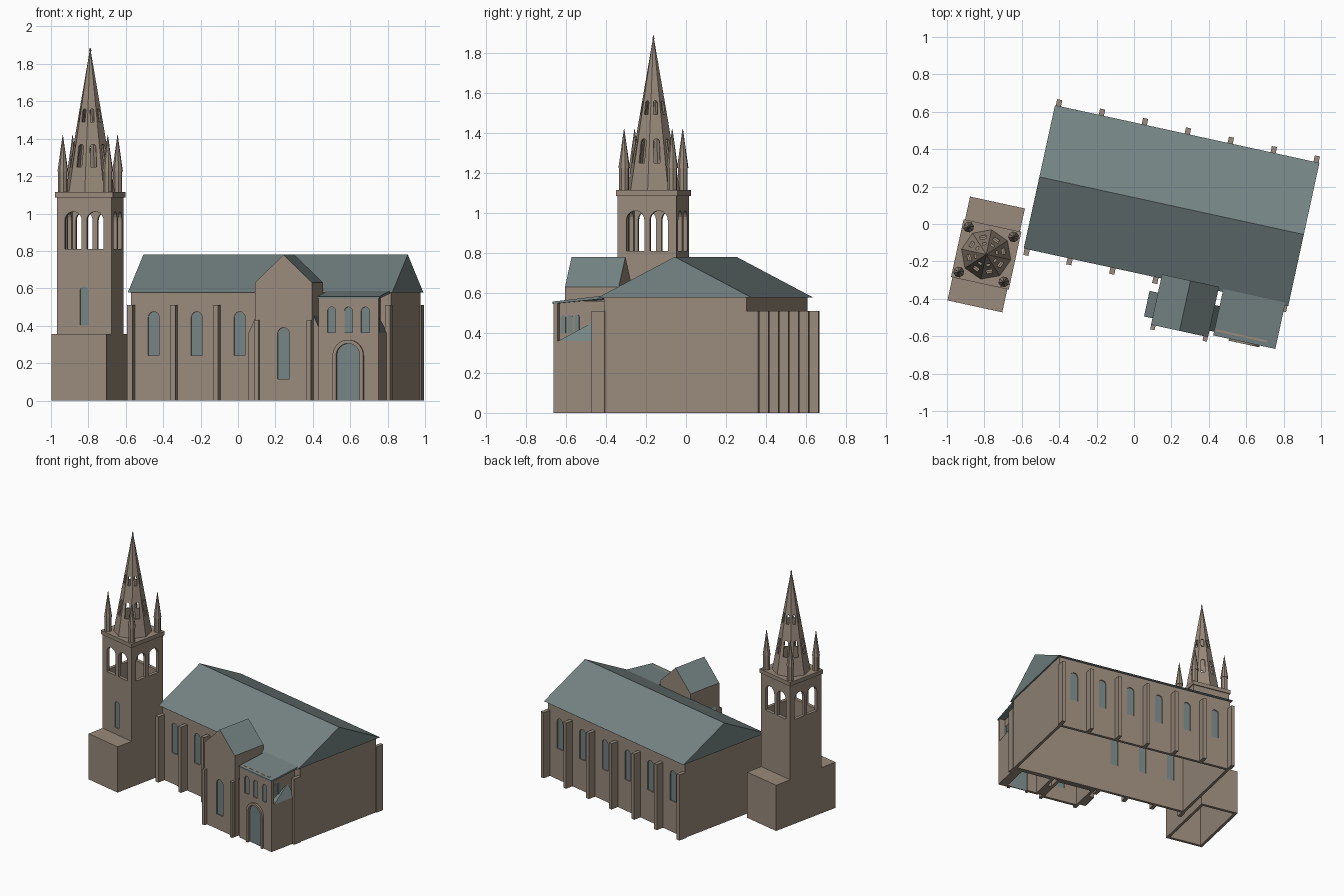
import bpy, bmesh, math
from mathutils import Matrix, Vector

if "Cube" in bpy.data.objects:
    bpy.data.objects.remove(bpy.data.objects["Cube"])

# The whole building is modelled square, then turned on the site
SITE = Matrix.Translation((0.201, 0.098, 0)) @ Matrix.Rotation(math.radians(-12.3), 4, 'Z')


def material(name, rgb):
    m = bpy.data.materials.new(name)
    m.use_nodes = True
    m.diffuse_color = (*rgb, 1)
    m.node_tree.nodes["Principled BSDF"].inputs["Base Color"].default_value = (*rgb, 1)
    return m


STONE = material("brown stone", (0.32, 0.255, 0.2))
SLATE = material("grey slate", (0.18, 0.232, 0.232))


def place(name, bm, *mats):
    bmesh.ops.recalc_face_normals(bm, faces=bm.faces)
    me = bpy.data.meshes.new(name)
    bm.to_mesh(me)
    bm.free()
    for m in mats:
        me.materials.append(m)
    ob = bpy.data.objects.new(name, me)
    bpy.context.collection.objects.link(ob)
    ob.matrix_world = SITE
    return ob


def prism(bm, pts, depth, frame=Matrix()):
    """Extrude an (x, z) outline along y, centred, then move it by frame."""
    a, b = ([bm.verts.new(frame @ Vector((x, s * depth / 2, z))) for x, z in pts] for s in (-1, 1))
    bm.faces.new(a)
    bm.faces.new(b[::-1])
    for i in range(len(pts)):
        j = (i + 1) % len(pts)
        bm.faces.new((a[i], b[i], b[j], a[j]))


def box(bm, x0, x1, y0, y1, z0, z1):
    prism(bm, [(x0, z0), (x1, z0), (x1, z1), (x0, z1)], y1 - y0,
          Matrix.Translation((0, (y0 + y1) / 2, 0)))


def arch(w, z0, z1, segs=10):
    r = w / 2
    arc = [math.pi * i / segs for i in range(segs + 1)]
    return [(-r, z0), (r, z0)] + [(r * math.cos(t), z1 - r + r * math.sin(t)) for t in arc]


def at(x, y, turn=0):
    return Matrix.Translation((x, y, 0)) @ Matrix.Rotation(math.radians(turn), 4, 'Z')


def cone(bm, x, y, z0, z1, r0, r1, n=8, turn=0):
    bmesh.ops.create_cone(bm, cap_ends=True, segments=n, radius1=r0, radius2=r1, depth=z1 - z0,
                          matrix=at(x, y, turn) @ Matrix.Translation((0, 0, (z0 + z1) / 2)))


def carve(ob, *cutters):
    """Cut each bmesh out of the object and keep the plain result."""
    helpers = []
    for bm in cutters:
        c = place("cutter", bm)
        c.hide_render = True
        helpers.append(c)
        mod = ob.modifiers.new("cut", 'BOOLEAN')
        mod.operation, mod.solver, mod.object = 'DIFFERENCE', 'EXACT', c
    bpy.context.view_layer.update()
    dg = bpy.context.evaluated_depsgraph_get()
    me = bpy.data.meshes.new_from_object(ob.evaluated_get(dg))
    ob.modifiers.clear()
    ob.data = me
    for c in helpers:
        bpy.data.objects.remove(c)


def boxes(name, mat, *sizes):
    bm = bmesh.new()
    for s in sizes:
        box(bm, *s)
    return place(name, bm, mat) if name else bm


def arches(shape, spots, depth):
    bm = bmesh.new()
    for x, y, turn in spots:
        prism(bm, shape, depth, at(x, y, turn))
    return bm


def glazing(name, shape, spots):
    place(name, arches(shape, spots, 0.006), SLATE)


# Nave: hollow walls, arched windows, buttresses, gabled roof
L, W, EAVE, RIDGE, BAY = 0.712, 0.365, 0.577, 0.78, 0.235
nave = boxes("nave_walls", STONE, (-L, L, -W, W, 0, EAVE))
bays = [-0.705 + BAY * (i + 0.5) for i in range(6)]
nave_spots = [(x, W - 0.011, 0) for x in bays] + [(x, 0.011 - W, 0) for x in bays[:3]]
nave_arch = arch(0.06, 0.24, 0.475)
t = 0.022
carve(nave, boxes(None, None, (t - L, L - t, t - W, W - t, -1, EAVE - 0.01)),
      arches(nave_arch, nave_spots, 0.1))
glazing("nave_windows", nave_arch, nave_spots)

posts = [(-0.705 + BAY * i, 1) for i in range(7)] + [(-0.705 + BAY * i, -1) for i in (0, 1, 2, 3, 6)]
boxes("nave_buttresses", STONE,
      *[(x - 0.014, x + 0.014, min(s * 0.36, s * 0.426), max(s * 0.36, s * 0.426), 0, 0.51)
        for x, s in posts])

bm = bmesh.new()
prism(bm, [(-0.392, EAVE), (0.392, EAVE), (0, RIDGE)], 1.447, at(0, 0, 90))
place("nave_roof", bm, SLATE)

# Transept: gabled block with slate slopes
C, H, FRONT, BACK = 0.184, 0.156, -0.645, -0.37
bm = bmesh.new()
prism(bm, [(-H, 0), (H, 0), (H, 0.63), (0, RIDGE), (-H, 0.63)], BACK - FRONT, at(C, (FRONT + BACK) / 2))
transept = place("transept", bm, STONE, SLATE)
transept_arch, transept_spot = arch(0.065, 0.115, 0.39), [(C, FRONT + 0.011, 0)]
carve(transept, boxes(None, None, (C - H + t, C + H - t, FRONT + t, BACK - t, -1, 0.6)),
      arches(transept_arch, transept_spot, 0.1))
for p in transept.data.polygons:
    p.material_index = 1 if p.normal.z > 0.3 else 0
glazing("transept_window", transept_arch, transept_spot)
boxes("transept_buttresses", STONE,
      *[(C + s * 0.143 - 0.012, C + s * 0.143 + 0.012, FRONT - 0.025, FRONT + 0.01, 0, 0.43)
        for s in (-1, 1)])

# Lean-to aisles on both sides of the transept
for s, side in ((-1, "right"), (1, "left")):
    bm = bmesh.new()
    prism(bm, [(s * H, 0), (s * (H + 0.046), 0), (s * (H + 0.046), 0.355), (s * H, 0.455)],
          0.14, at(C, -0.54))
    aisle = place(side + "_aisle", bm, STONE, SLATE)
    for p in aisle.data.polygons:
        p.material_index = 1 if p.normal.z > 0.2 else 0

# Entrance porch: facade slab, body, side aisle, shallow roof
X0, X1, XB, PY = 0.37, 0.70, 0.655, -0.626
MID = (X0 + X1) / 2
facade = boxes("porch_facade", STONE, (X0, X1, PY, PY + 0.022, 0, 0.55))
door, door_spot = arch(0.13, -0.01, 0.305, 16), [(MID, PY + 0.011, 0)]
small, small_spots = arch(0.045, 0.365, 0.5), [(MID + d, PY + 0.011, 0) for d in (-0.092, 0, 0.092)]
carve(facade, arches(door, door_spot, 0.1), arches(small, small_spots, 0.1))
glazing("porch_door", arch(0.13, 0, 0.305, 16), door_spot)
glazing("porch_windows", small, small_spots)

surround = place("door_surround", arches(arch(0.168, 0, 0.325, 16), [(MID, PY - 0.006, 0)], 0.016), STONE)
carve(surround, arches(door, door_spot, 0.1))

body = boxes("porch_body", STONE, (X0, XB, PY + 0.02, -0.36, 0, 0.56))
carve(body, boxes(None, None, (X0 + t, XB - t, PY, -0.38, -1, 0.54)))
glazing("porch_side_windows", arch(0.025, 0.4, 0.49), [(XB + 0.002, y, 90) for y in (-0.585, -0.55, -0.515)])
boxes("porch_side_aisle", STONE, (XB, X1, PY + 0.02, -0.36, 0, 0.36))

bm = bmesh.new()
corners = [(X1, -0.6, 0.36), (X1, -0.4, 0.36), (XB, -0.4, 0.36), (XB, -0.6, 0.36), (XB, -0.43, 0.455)]
bmesh.ops.convex_hull(bm, input=[bm.verts.new(c) for c in corners])
place("porch_side_roof", bm, SLATE)

bm = bmesh.new()
prism(bm, [(PY - 0.004, 0.545), (-0.35, 0.573), (-0.35, 0.588), (PY - 0.004, 0.556)], 0.34,
      at(MID, 0, 90))
place("porch_roof", bm, SLATE)

# Tower base and shaft with open belfry
TX, TY, R = -0.913, -0.466, 0.15
base = boxes("tower_base", STONE, (TX - R, TX + R, TY - 0.284, TY + 0.284, 0, 0.355))
carve(base, boxes(None, None, (TX - R + t, TX + R - t, TY - 0.262, TY + 0.262, -1, 0.335)))

shaft = boxes("tower_shaft", STONE, (TX - R, TX + R, TY - R, TY + R, 0.355, 1.09))
k = R - 0.025
belfry = arch(0.092, 0.81, 1.01)
pair = (-0.06, 0.06)
slit, slit_spot = arch(0.045, 0.405, 0.61), [(TX, TY - R + 0.01, 0)]
carve(shaft, boxes(None, None, (TX - k, TX + k, TY - k, TY + k, 0.2, 1.2)),
      arches(belfry, [(TX + d, TY, 0) for d in pair], 0.4),
      arches(belfry, [(TX, TY + d, 90) for d in pair], 0.4),
      arches(slit, slit_spot, 0.1))
glazing("tower_window", slit, slit_spot)
c = 0.158
boxes("tower_cornice", STONE, (TX - c, TX + c, TY - c, TY + c, 1.085, 1.115))

# Hollow eight-sided spire with two rows of arched openings
Z0, Z1 = 1.115, 1.875
bm = bmesh.new()
cone(bm, TX, TY, Z0, Z1, 0.135, 0.002)
spire = place("spire", bm, STONE)
hollow = bmesh.new()
cone(hollow, TX, TY, Z0 + 0.005, Z1 - 0.07, 0.122, 0.002)
dirs = [22.5 + 45 * i for i in range(8)]


def around(r):
    return [(TX + r * math.cos(math.radians(a)), TY + r * math.sin(math.radians(a)), a + 90) for a in dirs]


carve(spire, hollow, arches(arch(0.032, 1.25, 1.37), around(0.1), 0.1),
      arches(arch(0.02, 1.49, 1.56), around(0.06), 0.06))

bm = bmesh.new()
cone(bm, TX, TY, 1.85, 1.885, 0.004, 0.003)
bmesh.ops.create_icosphere(bm, subdivisions=1, radius=0.007,
                           matrix=Matrix.Translation((TX, TY, 1.872)))
place("spire_finial", bm, STONE)

# Four corner pinnacles
bm = bmesh.new()
for sx in (-1, 1):
    for sy in (-1, 1):
        x, y = TX + sx * 0.123, TY + sy * 0.123
        cone(bm, x, y, 1.11, 1.225, 0.025, 0.025, turn=22.5)
        cone(bm, x, y, 1.225, 1.42, 0.029, 0.001, turn=22.5)
place("pinnacles", bm, STONE)
